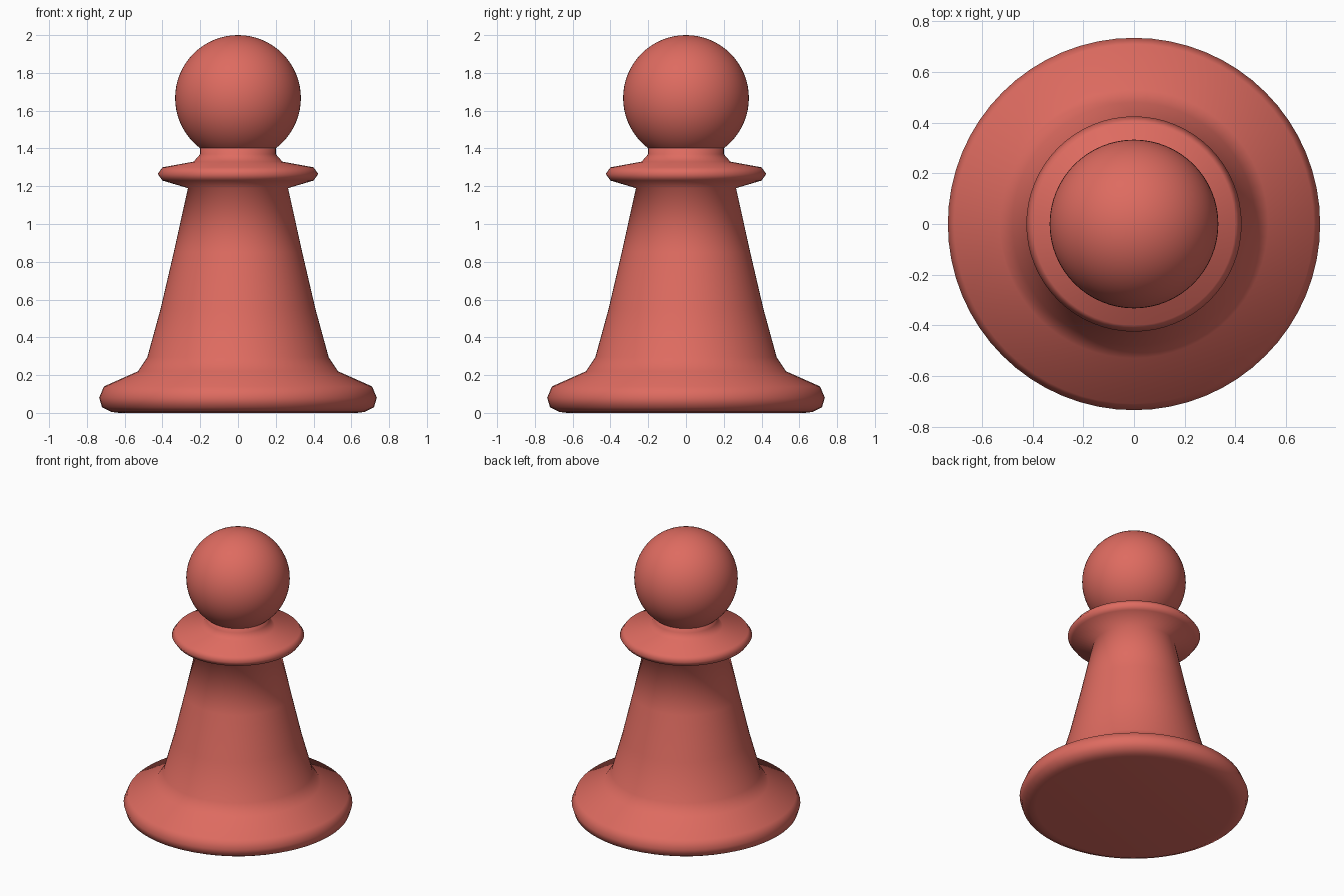
import bpy
import bmesh
import math

cube = bpy.data.objects.get("Cube")
if cube:
    bpy.data.objects.remove(cube, do_unlink=True)

SEGMENTS = 64


def make_material(name, rgb):
    mat = bpy.data.materials.new(name)
    mat.use_nodes = True
    mat.diffuse_color = (*rgb, 1)
    mat.node_tree.nodes["Principled BSDF"].inputs["Base Color"].default_value = (*rgb, 1)
    return mat


def finish(name, bm, mat):
    """Turn a bmesh into a smooth shaded object."""
    bmesh.ops.recalc_face_normals(bm, faces=bm.faces)
    for face in bm.faces:
        face.smooth = True
    mesh = bpy.data.meshes.new(name)
    bm.to_mesh(mesh)
    bm.free()
    mesh.materials.append(mat)
    obj = bpy.data.objects.new(name, mesh)
    bpy.context.collection.objects.link(obj)
    return obj


def lathe(name, profile, mat):
    """Spin a (radius, height) profile around the z axis."""
    bm = bmesh.new()
    verts = [bm.verts.new((r, 0, z)) for r, z in profile]
    edges = [bm.edges.new(pair) for pair in zip(verts, verts[1:])]
    bmesh.ops.spin(bm, geom=verts + edges, cent=(0, 0, 0), axis=(0, 0, 1),
                   angle=math.tau, steps=SEGMENTS, use_duplicate=False)
    bmesh.ops.remove_doubles(bm, verts=bm.verts, dist=0.0005)
    return finish(name, bm, mat)


red = make_material("coral red", (0.73, 0.147, 0.117))

# Turned body: flared foot, tapering stem, collar and short neck
foot = [(0, 0), (0.63, 0), (0.67, 0.005), (0.72, 0.03), (0.735, 0.08),
        (0.71, 0.14), (0.53, 0.22), (0.48, 0.295)]
stem = [(0.41, 0.55), (0.34, 0.85), (0.265, 1.19)]
collar = [(0.4, 1.23), (0.425, 1.265), (0.4, 1.3), (0.235, 1.33)]
neck = [(0.2, 1.37), (0.2, 1.45), (0, 1.45)]
lathe("turned_body", foot + stem + collar + neck, red)

# Ball head
bm = bmesh.new()
bmesh.ops.create_uvsphere(bm, u_segments=SEGMENTS, v_segments=32, radius=0.333)
head = finish("ball_head", bm, red)
head.location.z = 1.667
